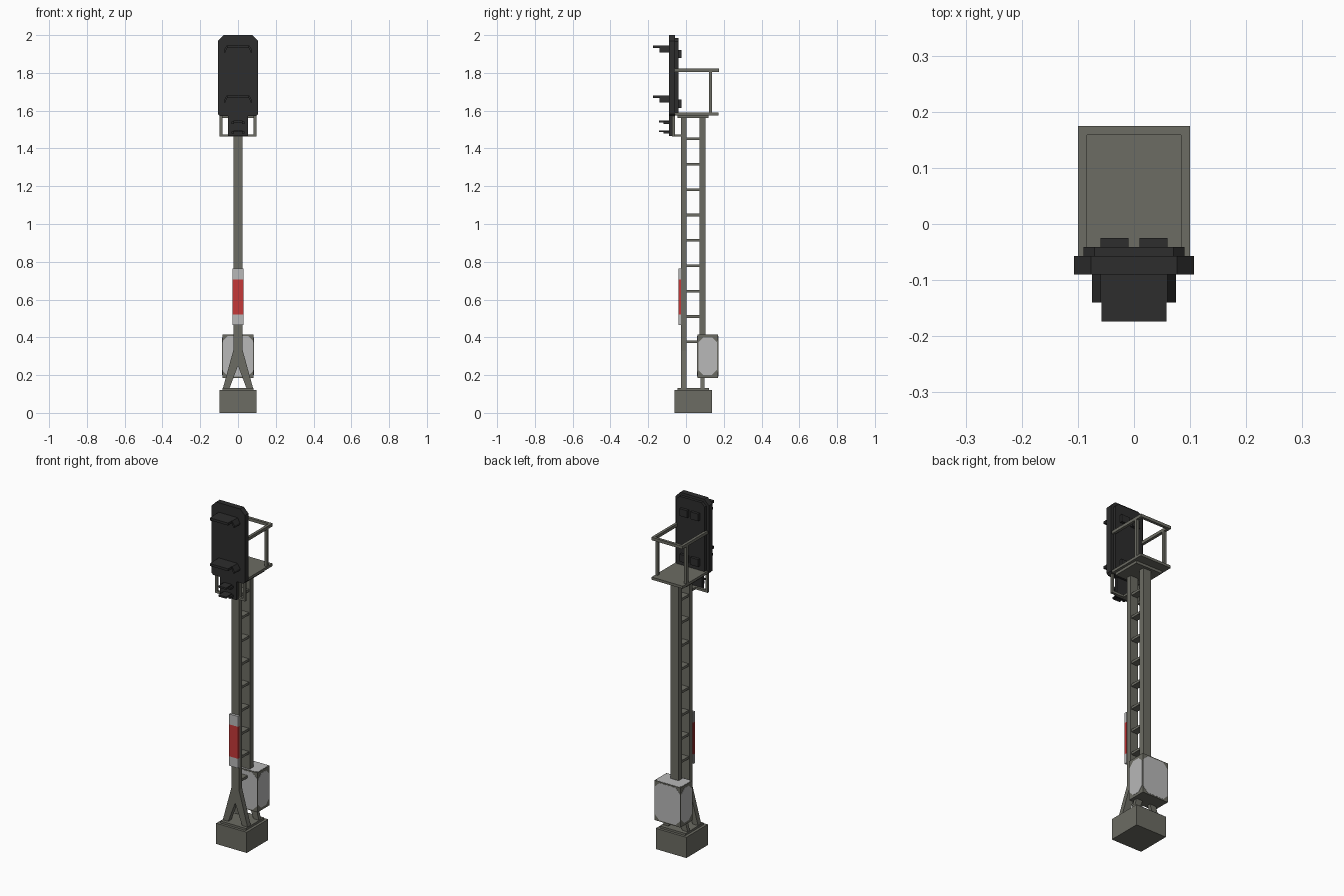
import bpy, bmesh
from mathutils import Vector

if "Cube" in bpy.data.objects:
    bpy.data.objects.remove(bpy.data.objects["Cube"])


def material(name, r, g, b):
    m = bpy.data.materials.new(name)
    m.diffuse_color = (r, g, b, 1)
    m.use_nodes = True
    m.node_tree.nodes["Principled BSDF"].inputs["Base Color"].default_value = m.diffuse_color
    return m


GREY = material("weathered_grey", 0.15, 0.15, 0.125)
DARK = material("signal_black", 0.026, 0.026, 0.026)
LIGHT = material("light_grey", 0.48, 0.48, 0.48)
RED = material("red", 0.56, 0.04, 0.04)


def finish(name, bm, mat):
    bmesh.ops.recalc_face_normals(bm, faces=bm.faces)
    me = bpy.data.meshes.new(name)
    bm.to_mesh(me)
    bm.free()
    me.materials.append(mat)
    ob = bpy.data.objects.new(name, me)
    bpy.context.collection.objects.link(ob)
    return ob


def box(name, x, y, z, mat):
    """Box from (min, max) pairs."""
    bm = bmesh.new()
    bmesh.ops.create_cube(bm, size=1)
    for v in bm.verts:
        v.co = Vector([(a + b) / 2 + c * (b - a) for c, (a, b) in zip(v.co, (x, y, z))])
    return finish(name, bm, mat)


def prism(name, outline, y0, y1, mat):
    """Extrude an x-z outline along y."""
    bm = bmesh.new()
    face = bm.faces.new([bm.verts.new((x, y0, z)) for x, z in outline])
    new = bmesh.ops.extrude_face_region(bm, geom=[face])["geom"]
    bmesh.ops.translate(bm, vec=(0, y1 - y0, 0),
                        verts=[g for g in new if isinstance(g, bmesh.types.BMVert)])
    return finish(name, bm, mat)


def mirrored(half):
    """Close a right-hand outline with its mirror image."""
    return half + [(-x, z) for x, z in reversed(half) if x > 0]


# Foundation
box("foundation", (-.098, .098), (-.06, .137), (0, .12), GREY)
box("foot_plate", (-.082, .082), (-.045, .122), (.12, .132), GREY)

# Posts with splayed feet
foot = mirrored([(0, .25), (.045, .13), (.08, .13), (.025, .33), (.025, .36)])
for name, y0, y1, inset in (("front", -.026, .003, 0), ("rear", .072, .104, .006)):
    box(name + "_post", (-.025, .025), (y0, y1), (.35, 1.565), GREY)
    prism(name + "_foot", foot, y0 + inset, y1 - inset, GREY)

# Ladder rungs
for i in range(9):
    z = .376 + i * .1343
    box("rung", (-.02, .02), (0, .075), (z - .007, z + .007), GREY)

# Red and white mast plate
for name, z0, z1, mat in (("plate_bottom", .465, .52, LIGHT), ("plate_middle", .52, .705, RED),
                          ("plate_top", .705, .765, LIGHT)):
    box(name, (-.029, .029), (-.041, -.026), (z0, z1), mat)

# Equipment cabinet with pale panels and worn corners
X0, X1, Y0, Y1, Z0, Z1 = -.083, .083, .06, .17, .185, .415
box("cabinet", (X0, X1), (Y0, Y1), (Z0, Z1), GREY)


def octagon(w, h, c):
    return [(-w, -h + c), (-w + c, -h), (w - c, -h), (w, -h + c),
            (w, h - c), (w - c, h), (-w + c, h), (-w, h - c)]


def panel(name, centre, turn, w, h, c):
    ob = prism(name, octagon(w, h, c), -.001, .001, LIGHT)
    ob.location = centre
    ob.rotation_euler = turn


zc, yc, q = (Z0 + Z1) / 2, (Y0 + Y1) / 2, 1.570796
for y in (Y0, Y1):
    panel("cabinet_panel", (0, y, zc), (0, 0, 0), .08, .108, .028)
for x in (X0, X1):
    panel("cabinet_side_panel", (x, yc, zc), (0, 0, q), .05, .1, .028)
panel("cabinet_lid_panel", (0, yc, Z1), (q, 0, 0), .08, .052, .012)

# Service platform and railing
box("platform_frame", (-.085, .085), (-.045, .12), (1.56, 1.575), GREY)
box("platform", (-.1, .1), (-.06, .173), (1.575, 1.59), GREY)
for s in (-1, 1):
    x = tuple(sorted((s * .084, s * .1)))
    box("side_rail", x, (-.06, .175), (1.805, 1.822), GREY)
    box("rail_post", x, (.122, .138), (1.59, 1.805), GREY)
box("back_rail", (-.084, .084), (.159, .175), (1.805, 1.822), GREY)

# Main signal head
board = mirrored([(.097, 1.572), (.107, 1.582), (.107, 1.97), (.077, 2.0)])
prism("signal_board", board, -.09, -.057, DARK)
back = mirrored([(.09, 1.588), (.09, 1.965), (.07, 1.985)])
prism("signal_back", back, -.057, -.041, DARK)
for z0, z1 in ((1.88, 1.922), (1.615, 1.658)):
    for x in ((-.06, -.01), (.01, .06)):
        box("lamp_housing", x, (-.041, -.025), (z0, z1), DARK)

# Hoods: long visor with short slanted cheeks
for z in (1.945, 1.68):
    box("hood_visor", (-.058, .058), (-.174, -.09), (z - .014, z), DARK)
    for s in (-1, 1):
        cheek = [(s * .05, z), (s * .06, z), (s * .075, z - .025),
                 (s * .075, z - .036), (s * .067, z - .036), (s * .062, z - .022)]
        prism("hood_cheek", cheek, -.14, -.09, DARK)

# Lower signal with hanging frame
box("lower_signal", (-.053, .053), (-.09, -.072), (1.465, 1.572), DARK)
for z in (1.548, 1.496):
    box("lower_hood", (-.024, .024), (-.144, -.09), (z - .01, z), DARK)
    for s in (-1, 1):
        box("lower_hood_cheek", tuple(sorted((s * .022, s * .034))), (-.12, -.09),
            (z - .018, z - .006), DARK)
for s in (-1, 1):
    x = tuple(sorted((s * .083, s * .097)))
    box("frame_hanger", x, (-.073, -.059), (1.462, 1.58), GREY)
box("frame_bar", (-.097, .097), (-.073, -.059), (1.462, 1.475), GREY)
box("frame_bracket", (-.02, .02), (-.073, -.02), (1.462, 1.475), GREY)
